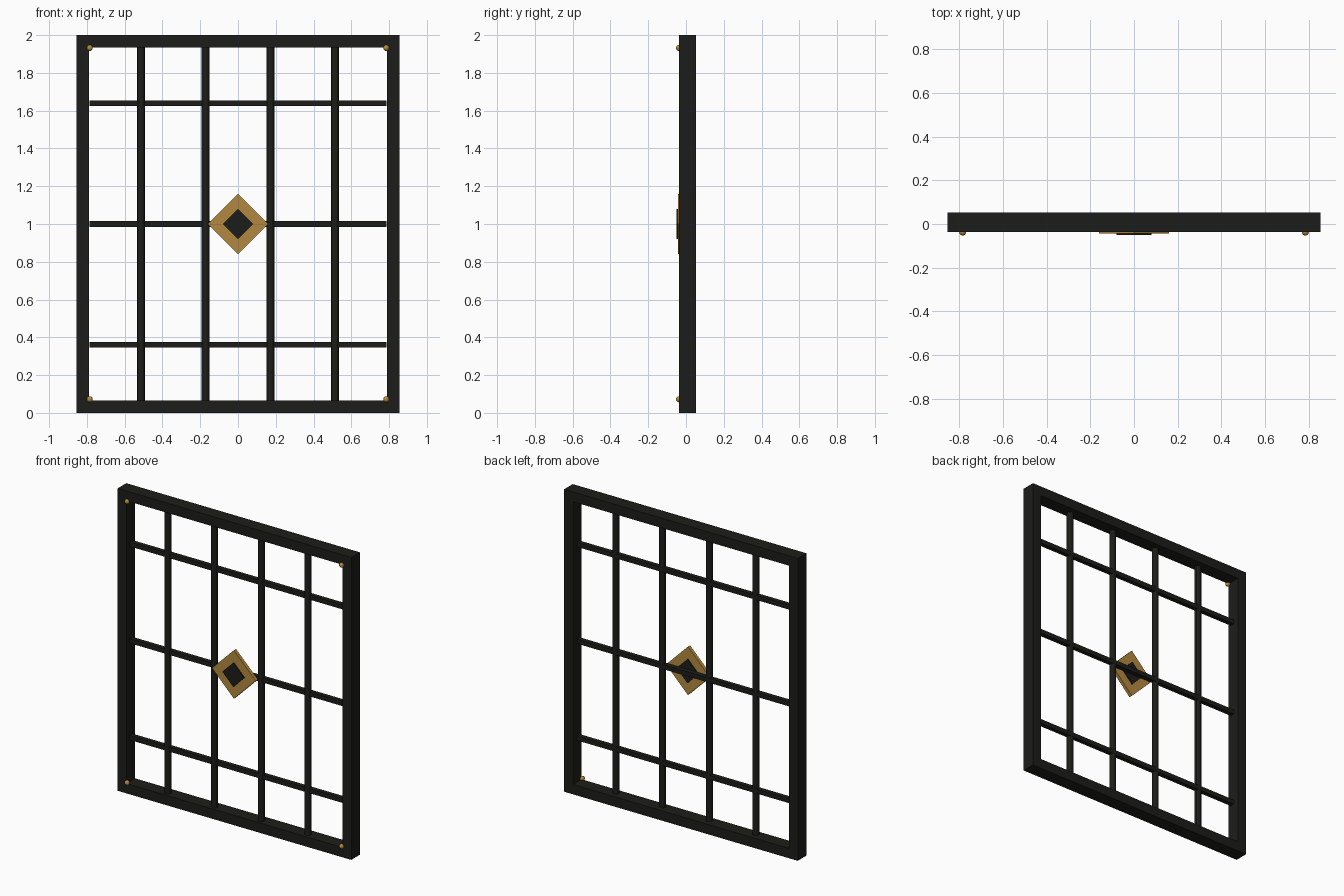
import bpy, math

if "Cube" in bpy.data.objects:
    bpy.data.objects.remove(bpy.data.objects["Cube"])


def material(name, color):
    m = bpy.data.materials.new(name)
    m.diffuse_color = (*color, 1)
    m.use_nodes = True
    m.node_tree.nodes["Principled BSDF"].inputs["Base Color"].default_value = m.diffuse_color
    return m


iron = material("dark_iron", (0.012, 0.012, 0.010))
brass = material("brass", (0.45, 0.25, 0.05))


def finish(name, mat):
    ob = bpy.context.object
    ob.name = name
    ob.data.materials.append(mat)
    return ob


def box(name, center, size, mat):
    bpy.ops.mesh.primitive_cube_add(size=1, location=center)
    ob = finish(name, mat)
    ob.scale = size
    bpy.ops.object.transform_apply(location=False, rotation=False, scale=True)
    return ob


def diamond(name, half, y_front, y_back, mat):
    # four-sided prism with its corners pointing up, down, left and right
    bpy.ops.mesh.primitive_cube_add(size=1, location=(0, (y_front + y_back) / 2, 1),
                                    rotation=(0, math.pi / 4, 0))
    ob = finish(name, mat)
    side = half * math.sqrt(2)
    ob.scale = (side, y_back - y_front, side)
    return ob


W, H, T = 1.71, 2.0, 0.065      # outer width, height, frame bar width
FRONT, BACK = -0.037, 0.053
MID, DEPTH = (FRONT + BACK) / 2, BACK - FRONT

# outer frame
for side, s in (("left", -1), ("right", 1)):
    box(f"{side}_stile", (s * (W - T) / 2, MID, H / 2), (T, DEPTH, H), iron)
for part, z in (("bottom", T / 2), ("top", H - T / 2)):
    box(f"{part}_rail", (0, MID, z), (W - 2 * T, DEPTH, T), iron)

# round upright bars
for i in range(4):
    x = (i - 1.5) * W / 5
    bpy.ops.mesh.primitive_cylinder_add(vertices=12, radius=0.021, depth=H - 2 * T + 0.01,
                                        location=(x, 0, H / 2))
    finish(f"upright_bar_{i + 1}", iron)
    bpy.ops.object.shade_smooth_by_angle()

# flat cross bars
for i, z in enumerate((0.36, 1.0, 1.64)):
    box(f"cross_bar_{i + 1}", (0, 0.004, z), (1.57, 0.03, 0.03), iron)

# central diamond ornament
diamond("diamond_plate", 0.16, -0.043, -0.02, brass)
diamond("diamond_center", 0.08, -0.05, -0.014, iron)

# corner studs
for sx in (-1, 1):
    for z in (0.072, H - 0.068):
        bpy.ops.mesh.primitive_uv_sphere_add(segments=16, ring_count=8, radius=0.016,
                                             location=(sx * 0.785, FRONT, z))
        finish("corner_stud", brass)
        bpy.ops.object.shade_smooth_by_angle()
